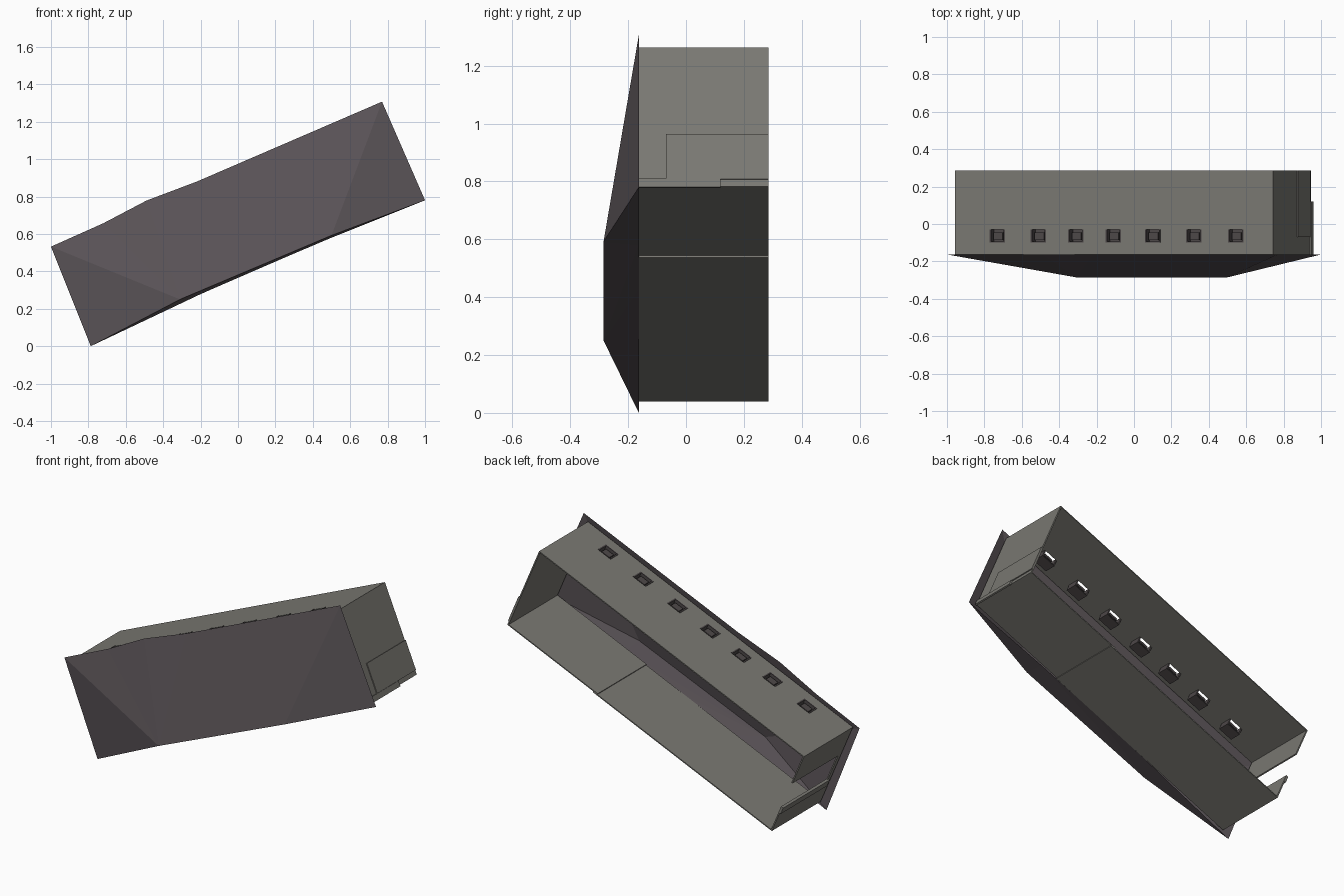
import bpy, bmesh
from mathutils import Vector

if "Cube" in bpy.data.objects:
    bpy.data.objects.remove(bpy.data.objects["Cube"])


def material(name, rgb):
    m = bpy.data.materials.new(name)
    m.diffuse_color = (*rgb, 1)
    m.use_nodes = True
    m.node_tree.nodes["Principled BSDF"].inputs["Base Color"].default_value = m.diffuse_color
    return m


GREY = material("olive_grey", (0.195, 0.19, 0.17))
PURPLE = material("dark_purple_grey", (0.105, 0.089, 0.098))
DARK = material("dark_clip", (0.075, 0.065, 0.066))

# Tilted frame: u runs along the box (0..1), v runs up its section (0..1)
BASE, U, V = Vector((-0.75, 0, 0.04)), Vector((1.70, 0, 0.737)), Vector((-0.207, 0, 0.487))
FRONT, BACK = -0.163, 0.285


def place(u, y, v):
    p = BASE + U * u + V * v
    p.y = y
    return p


def finish(name, bm, mat):
    bmesh.ops.recalc_face_normals(bm, faces=bm.faces)
    me = bpy.data.meshes.new(name)
    bm.to_mesh(me)
    bm.free()
    me.materials.append(mat)
    ob = bpy.data.objects.new(name, me)
    bpy.context.collection.objects.link(ob)
    return ob


def slabs(name, mat, boxes):
    """One object made of boxes (u0, u1, y0, y1, v0, v1) in the tilted frame."""
    bm = bmesh.new()
    for u0, u1, y0, y1, v0, v1 in boxes:
        a = [bm.verts.new(place(u, y, v)) for v in (v0, v1)
             for u, y in ((u0, y0), (u1, y0), (u1, y1), (u0, y1))]
        for f in ((0, 1, 2, 3), (4, 5, 6, 7), (0, 1, 5, 4), (1, 2, 6, 5), (2, 3, 7, 6), (3, 0, 4, 7)):
            bm.faces.new([a[i] for i in f])
    return finish(name, bm, mat)


TV, TU = 0.012, 0.004          # sheet thickness across v and u

# Top panel with a row of seven slots
slots = [(x + 0.957) / U.x for x in (-0.73, -0.51, -0.31, -0.11, 0.10, 0.32, 0.545)]
W, S0, S1 = 0.024, -0.10, -0.03
top = [(0, 1, FRONT, S0, 1 - TV, 1), (0, 1, S1, BACK, 1 - TV, 1)]
edges = [0] + [e for s in slots for e in (s - W, s + W)] + [1]
top += [(a, b, S0, S1, 1 - TV, 1) for a, b in zip(edges[::2], edges[1::2])]
slabs("top_panel", GREY, top)

# Folded clips sitting in the slots
for i, s in enumerate(slots):
    slabs(f"clip_{i + 1}", DARK, [
        (s - W, s + W, S0, S1, 0.91, 0.92),
        (s - W, s - W + TU, S0, S1, 0.91, 1.006),
        (s + W - TU, s + W, S0, S1, 0.91, 1.006),
        (s - W, s + W, S0, S0 + 0.006, 0.91, 1.006),
        (s - W * 0.6, s + W * 0.6, S0 + 0.015, S1 - 0.015, 0.96, 0.985)])

# Bottom panel in two lengths with an overlapping joint
slabs("bottom_panel_low", GREY, [(0, 0.675, FRONT, BACK, 0, TV)])
slabs("bottom_panel_high", GREY, [(0.66, 1, FRONT, BACK, TV, 2 * TV)])

# Right end, closed, with a shallow cover and a low flange
slabs("right_end", GREY, [(1 - TU, 1, FRONT, BACK, TV, 1)])
slabs("right_cover", GREY, [(1, 1.003, -0.07, BACK, 0.06, 0.38)])
slabs("right_flange", GREY, [(1, 1.005, FRONT, 0.12, 0, 0.06)])

# Left end, with an open window and a lip under it
slabs("left_end", GREY, [(0, TU, FRONT, BACK, 0.64, 1),
                         (0, TU, FRONT, BACK, 0, 0.32),
                         (0, TU, FRONT, FRONT + 0.03, 0.32, 0.64)])
slabs("left_lip", GREY, [(-TU, 0, FRONT + 0.02, BACK, 0.24, 0.32)])

# Front cover: folded sheet swelling forward along its lower edge
RIDGE = -0.285
bm = bmesh.new()


def point(x, y, z):
    return bm.verts.new((x, y, z))


tl, tr = point(-1, FRONT, 0.532), point(0.77, FRONT, 1.307)
bl, br = point(-0.787, FRONT, 0), point(1, FRONT, 0.78)
r0, r1 = point(-0.31, RIDGE, 0.25), point(0.50, RIDGE, 0.592)
bump = [point(x, FRONT, z) for x, z in ((-0.72, 0.657), (-0.49, 0.778), (-0.22, 0.88))]
lower = [point(x, FRONT, z) for x, z in ((-0.2, 0.278), (0.14, 0.427), (0.5, 0.58))]
chain = [tl] + bump
for a, b in zip(chain, chain[1:]):
    bm.faces.new((a, r0, b))
bm.faces.new((bump[-1], r0, r1, tr))
bm.faces.new((tl, bl, r0))
bm.faces.new((tr, r1, br))
under = [bl] + lower
for a, b in zip(under, under[1:]):
    bm.faces.new((a, b, r0))
bm.faces.new((lower[-1], r1, r0))
bm.faces.new((lower[-1], br, r1))
finish("front_cover", bm, PURPLE)
